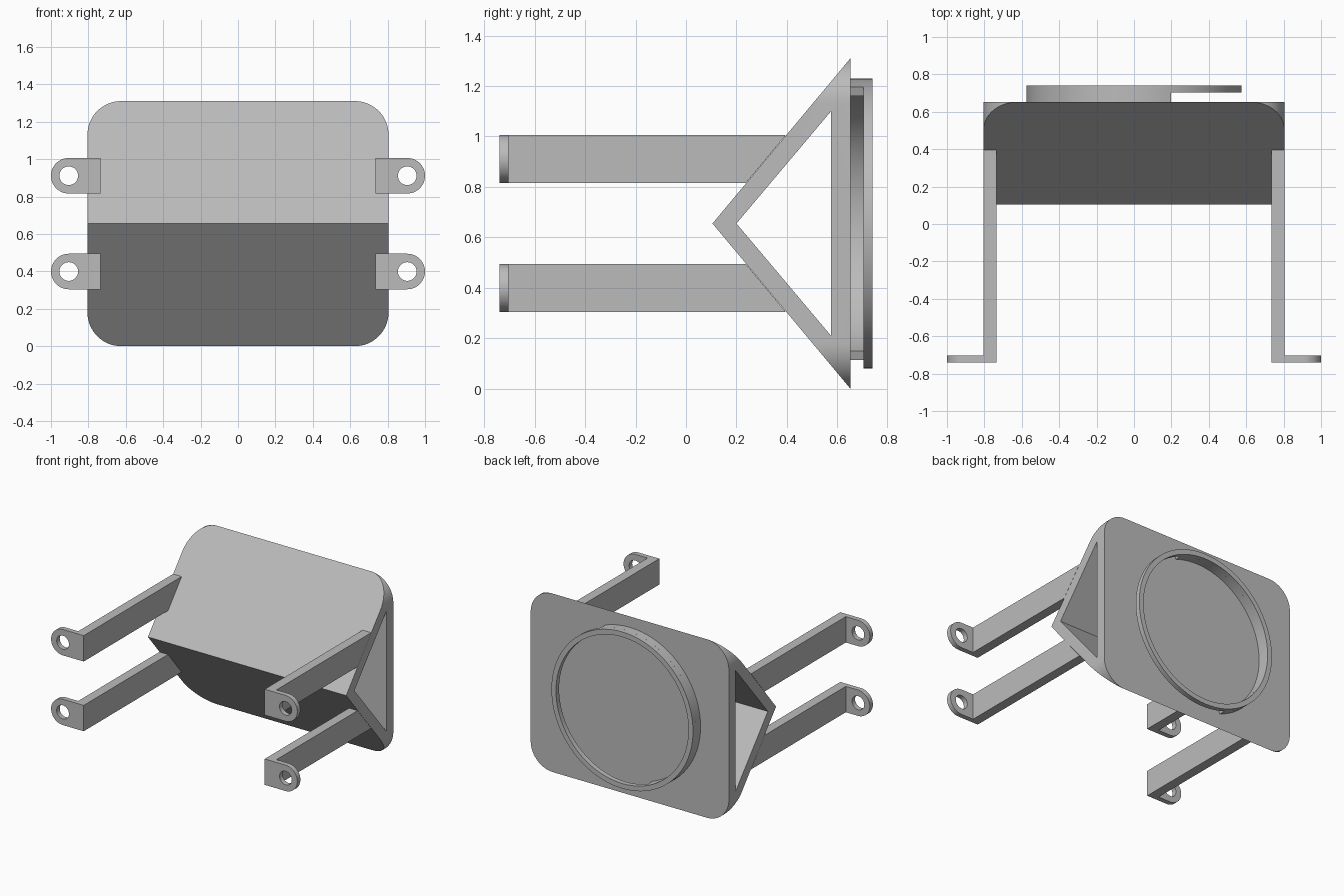
import bpy
import bmesh
from math import sin, cos, pi, radians
from mathutils import Vector

cube = bpy.data.objects.get("Cube")
if cube:
    bpy.data.objects.remove(cube)

grey = bpy.data.materials.new("plain grey")
grey.use_nodes = True
GREY = (0.5, 0.5, 0.5, 1)
grey.diffuse_color = GREY
grey.node_tree.nodes["Principled BSDF"].inputs["Base Color"].default_value = GREY

MID = 0.655          # height of the centre line
HALF_W = 0.805       # half width of the housing
BACK = 0.652         # rear face of the housing


def arc(cx, cz, r, a0, a1, n):
    """Points of an arc, angles in degrees."""
    angles = [radians(a0 + (a1 - a0) * i / n) for i in range(n + 1)]
    return [(cx + r * cos(a), cz + r * sin(a)) for a in angles]


def extrude(name, outline, axis, start, end):
    """Solid from a 2D outline: (y, z) along x, or (x, z) along y."""
    bm = bmesh.new()
    place = (lambda p: (start, *p)) if axis == "x" else (lambda p: (p[0], start, p[1]))
    face = bm.faces.new([bm.verts.new(place(p)) for p in outline])
    move = Vector((end - start, 0, 0)) if axis == "x" else Vector((0, end - start, 0))
    geom = bmesh.ops.extrude_face_region(bm, geom=[face])["geom"]
    bmesh.ops.translate(bm, vec=move, verts=[v for v in geom if isinstance(v, bmesh.types.BMVert)])
    bmesh.ops.recalc_face_normals(bm, faces=bm.faces)
    mesh = bpy.data.meshes.new(name)
    bm.to_mesh(mesh)
    bm.free()
    mesh.materials.append(grey)
    ob = bpy.data.objects.new(name, mesh)
    bpy.context.collection.objects.link(ob)
    return ob


def cut(ob, tool, operation="DIFFERENCE"):
    """Apply a boolean and discard the cutter."""
    mod = ob.modifiers.new("cut", "BOOLEAN")
    mod.object, mod.operation, mod.solver = tool, operation, "EXACT"
    bpy.context.view_layer.update()
    result = bpy.data.meshes.new_from_object(ob.evaluated_get(bpy.context.evaluated_depsgraph_get()))
    ob.modifiers.clear()
    ob.data = result
    bpy.data.objects.remove(tool)


def smooth(ob):
    bpy.ops.object.select_all(action="DESELECT")
    ob.select_set(True)
    bpy.context.view_layer.objects.active = ob
    bpy.ops.object.shade_smooth_by_angle(angle=radians(30))


# Wedge housing: triangular tube with rounded corners seen from the front
housing = extrude("wedge_housing", [(BACK, 0), (BACK, 2 * MID), (0.105, MID)], "x", -HALF_W, HALF_W)
cut(housing, extrude("hollow_cutter", [(0.575, 0.21), (0.575, 1.1), (0.2, MID)], "x", -1, 1))
R = 0.18
rounded = []
for sx, sz, a in ((1, 1, 0), (-1, 1, 90), (-1, -1, 180), (1, -1, 270)):
    rounded += arc(sx * (HALF_W - R), MID + sz * (MID - R), R, a, a + 90, 16)
cut(housing, extrude("corner_cutter", rounded, "y", 0, 1), "INTERSECT")
smooth(housing)

# Rear ring: full lip standing on a half-circle wall
OUT, INN = 0.575, 0.538
lip = extrude("ring_lip", arc(0, MID, OUT, 0, 360, 96)[:-1], "y", 0.704, 0.74)
cut(lip, extrude("lip_cutter", arc(0, MID, INN, 0, 360, 96)[:-1], "y", 0.6, 0.8))
smooth(lip)
wall = extrude("ring_wall", arc(0, MID, OUT, 70, 250, 48) + arc(0, MID, INN, 250, 70, 48),
               "y", BACK, 0.704)
smooth(wall)

# Four arms with drilled mounting ears
H = 0.095
for level, up in (("upper", 1), ("lower", -1)):
    zc = MID + up * 0.256
    near, far = zc - up * H, zc + up * H
    for side, s in (("left", 1), ("right", -1)):
        extrude(f"{level}_{side}_arm",
                [(-0.74, near), (-0.74, far), (0.396, far), (0.238, near)],
                "x", s * 0.735, s * HALF_W)
        ear_outline = [(s * x, z) for x, z in
                       [(HALF_W, zc - H)] + arc(0.905, zc, H, -90, 90, 24) + [(HALF_W, zc + H)]]
        ear = extrude(f"{level}_{side}_ear", ear_outline, "y", -0.74, -0.704)
        cut(ear, extrude("hole_cutter", arc(s * 0.905, zc, 0.05, 0, 360, 32)[:-1], "y", -0.8, -0.6))
        smooth(ear)
